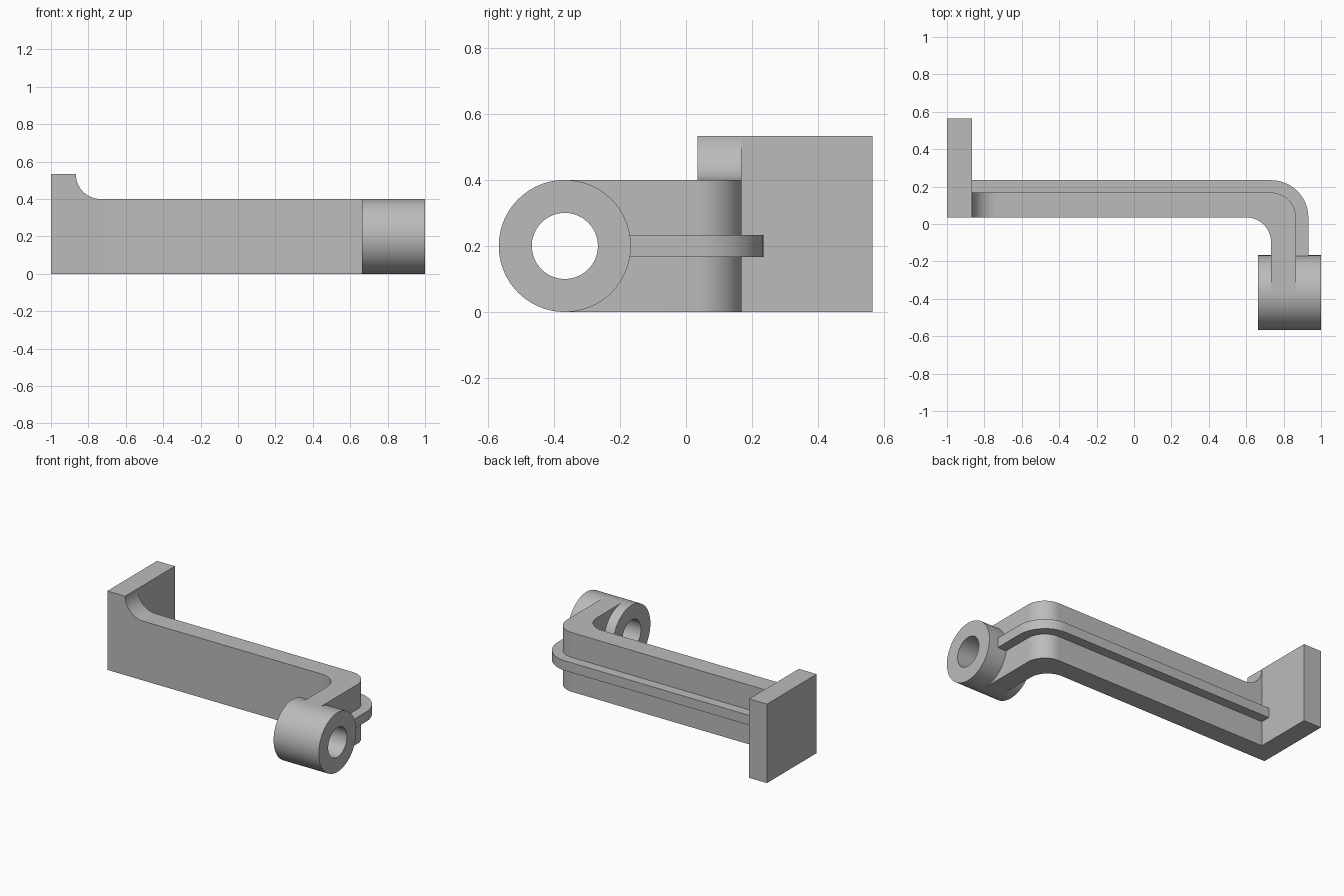
import bpy, bmesh, math
from mathutils import Vector

if "Cube" in bpy.data.objects:
    bpy.data.objects.remove(bpy.data.objects["Cube"], do_unlink=True)

grey = bpy.data.materials.new("plain grey")
grey.use_nodes = True
grey.diffuse_color = (0.5, 0.5, 0.5, 1)
grey.node_tree.nodes["Principled BSDF"].inputs["Base Color"].default_value = (0.5, 0.5, 0.5, 1)

T = 0.133                      # wall thickness, also the bend radius
RIB = 0.066                    # rib depth and height
FRONT, BACK = 0.035, 0.035 + T # main wall in y
PLATE_X = -1 + T               # inner face of the end plate
LEG_X = 0.733                  # inner face of the short leg
AXIS_Y, AXIS_Z = -0.367, 0.2   # boss axis
ARM_H, PLATE_H = 0.4, 0.533


def arc(cx, cy, r, start, end, n=24):
    """Points along an arc, angles in degrees."""
    angles = [math.radians(start + (end - start) * i / n) for i in range(n + 1)]
    return [(cx + r * math.cos(a), cy + r * math.sin(a)) for a in angles]


def prism(name, outline, lo, hi, place):
    """Extrude a 2D outline from lo to hi; place maps (u, v, depth) to 3D."""
    bm = bmesh.new()
    base = bm.faces.new([bm.verts.new(place(u, v, lo)) for u, v in outline])
    offset = Vector(place(0, 0, hi)) - Vector(place(0, 0, lo))
    extruded = bmesh.ops.extrude_face_region(bm, geom=[base], use_keep_orig=True)
    moved = [g for g in extruded["geom"] if isinstance(g, bmesh.types.BMVert)]
    bmesh.ops.translate(bm, verts=moved, vec=offset)
    return finish(name, bm)


def finish(name, bm):
    bmesh.ops.recalc_face_normals(bm, faces=bm.faces)
    mesh = bpy.data.meshes.new(name)
    bm.to_mesh(mesh)
    bm.free()
    mesh.materials.append(grey)
    obj = bpy.data.objects.new(name, mesh)
    bpy.context.collection.objects.link(obj)
    return obj


def smooth(obj):
    bpy.ops.object.select_all(action="DESELECT")
    obj.select_set(True)
    bpy.context.view_layer.objects.active = obj
    bpy.ops.object.shade_smooth_by_angle(angle=math.radians(30))


def up(u, v, d):
    return (u, v, d)


def along_y(u, v, d):
    return (u, d, v)


def along_x(u, v, d):
    return (d, u, v)


# End plate
prism("end_plate", [(-1, FRONT), (PLATE_X, FRONT), (PLATE_X, 0.565), (-1, 0.565)],
      0, PLATE_H, up)

# Bent arm: long wall turning into the short leg
arm_outline = [(PLATE_X, FRONT)]
arm_outline += arc(LEG_X - T, FRONT - T, T, 90, 0)
arm_outline += [(LEG_X, AXIS_Y), (LEG_X + T, AXIS_Y)]
arm_outline += arc(LEG_X, FRONT, T, 0, 90)
arm_outline += [(PLATE_X, BACK)]
arm = prism("bent_arm", arm_outline, 0, ARM_H, up)

# Clear the leg out of the bore, ending inside the boss wall
cutter = prism("bore_cutter", arc(AXIS_Y, AXIS_Z, 0.15, 0, 360, 64)[:-1], 0.5, 1.1, along_x)
cutter.hide_render = True
cut = arm.modifiers.new("bore", "BOOLEAN")
cut.operation = "DIFFERENCE"
cut.solver = "EXACT"
cut.object = cutter
bpy.ops.object.select_all(action="DESELECT")
arm.select_set(True)
bpy.context.view_layer.objects.active = arm
bpy.ops.object.modifier_apply(modifier=cut.name)
bpy.data.objects.remove(cutter, do_unlink=True)
smooth(arm)

# Concave fillet between the plate and the top of the arm
fillet_outline = [(PLATE_X, ARM_H)] + arc(PLATE_X + T, PLATE_H, T, 180, 270)
smooth(prism("plate_fillet", fillet_outline, FRONT, BACK, along_y))

# Stiffening rib around the outside of the arm, running into the boss
LEG_END = -0.2
rib_outline = [(PLATE_X, BACK)]
rib_outline += arc(LEG_X, FRONT, T, 90, 0)
rib_outline += [(LEG_X + T, LEG_END), (LEG_X + T + RIB, LEG_END)]
rib_outline += arc(LEG_X, FRONT, T + RIB, 0, 90)
rib_outline += [(PLATE_X, BACK + RIB)]
smooth(prism("outer_rib", rib_outline, AXIS_Z - RIB / 2, AXIS_Z + RIB / 2, up))

# Hollow boss: four rings joined into a tube
bm = bmesh.new()
rings = []
for x, r in [(0.663, 0.2), (1, 0.2), (1, 0.1), (0.663, 0.1)]:
    points = arc(AXIS_Y, AXIS_Z, r, 0, 360, 96)[:-1]
    rings.append([bm.verts.new((x, y, z)) for y, z in points])
for k in range(4):
    a, b = rings[k], rings[(k + 1) % 4]
    for i in range(len(a)):
        j = (i + 1) % len(a)
        bm.faces.new([a[i], a[j], b[j], b[i]])
smooth(finish("boss", bm))
